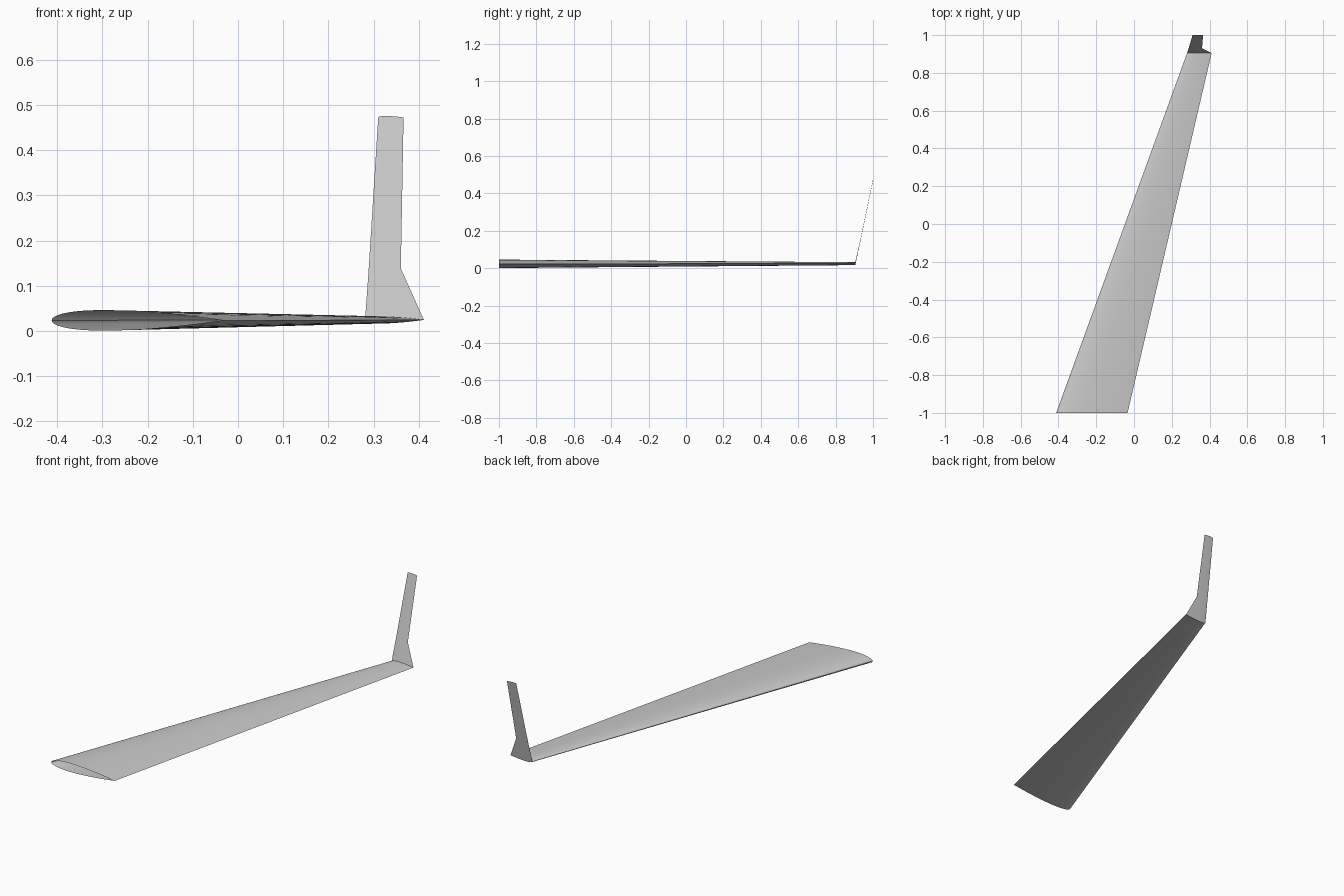
import bpy
import math

cube = bpy.data.objects.get("Cube")
if cube:
    bpy.data.objects.remove(cube, do_unlink=True)

grey = bpy.data.materials.new("light_grey")
grey.use_nodes = True
colour = (0.6, 0.6, 0.6, 1)
grey.diffuse_color = colour
grey.node_tree.nodes["Principled BSDF"].inputs["Base Color"].default_value = colour

HALF = 24        # segments on each side of the airfoil
THICKNESS = 0.12  # thickness as a share of the chord


def half_thickness(t):
    """Symmetric airfoil with a closed trailing edge, for a unit chord."""
    return 5 * THICKNESS * (0.2969 * math.sqrt(t) - 0.126 * t - 0.3516 * t**2
                            + 0.2843 * t**3 - 0.1036 * t**4)


def section(lead, trail, y, z):
    """Airfoil loop: trailing edge, over the top to the nose, back underneath."""
    chord = trail - lead
    points = []
    for i in range(2 * HALF):
        t = (1 + math.cos(math.pi * i / HALF)) / 2
        side = 1 if i <= HALF else -1
        points.append((lead + chord * t, y, z + side * chord * half_thickness(t)))
    return points


def loft(name, stations):
    """Open skin through a row of airfoil sections."""
    n = 2 * HALF
    verts = [p for s in stations for p in section(*s)]
    faces = []
    for row in range(len(stations) - 1):
        for i in range(n):
            a, b = row * n + i, row * n + (i + 1) % n
            faces.append((a, a + n, b + n, b))
    mesh = bpy.data.meshes.new(name)
    mesh.from_pydata(verts, [], faces)
    mesh.materials.append(grey)
    obj = bpy.data.objects.new(name, mesh)
    bpy.context.collection.objects.link(obj)
    bpy.ops.object.select_all(action='DESELECT')
    obj.select_set(True)
    bpy.context.view_layer.objects.active = obj
    bpy.ops.object.shade_smooth_by_angle(angle=math.radians(30))
    return obj


# Sections are (leading x, trailing x, y, z)
root = (-0.412, -0.034, -1.0, 0.0235)
tip = (0.281, 0.411, 0.905, 0.0245)
winglet_step = (0.289, 0.36, 0.93, 0.138)
winglet_top = (0.31, 0.366, 1.0, 0.472)

# Swept main wing, open at the root
loft("wing_panel", [root, tip])

# Upright winglet sheared up from the wing tip
loft("winglet", [tip, winglet_step, winglet_top])
